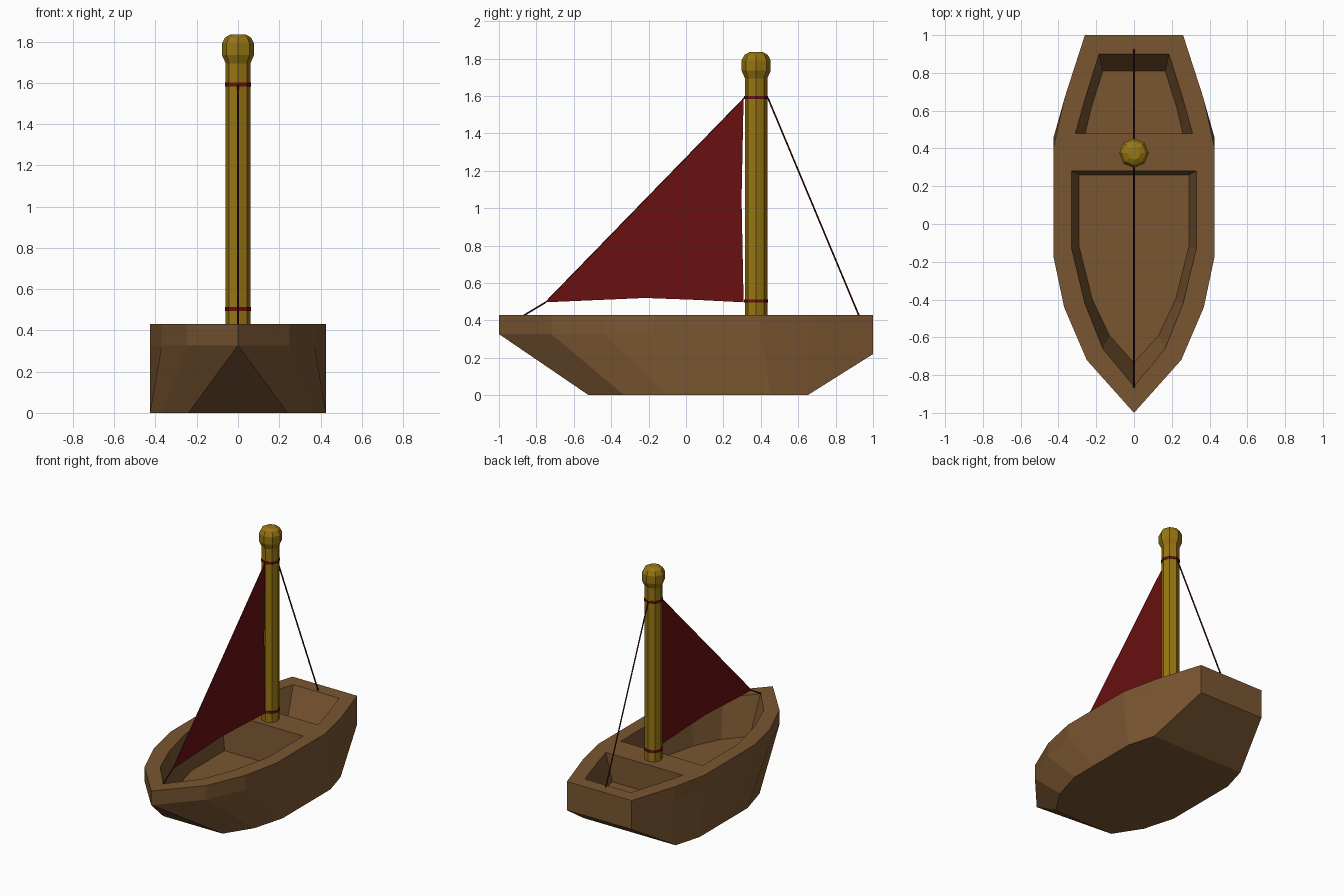
import bpy, bmesh, math
from mathutils import Vector

if "Cube" in bpy.data.objects:
    bpy.data.objects.remove(bpy.data.objects["Cube"])


def material(name, rgb):
    m = bpy.data.materials.new(name)
    m.diffuse_color = (*rgb, 1)
    m.use_nodes = True
    m.node_tree.nodes["Principled BSDF"].inputs["Base Color"].default_value = m.diffuse_color
    return m


WOOD = material("brown wood", (0.195, 0.093, 0.031))
GOLD = material("golden wood", (0.31, 0.18, 0.006))
RED = material("sail red", (0.14, 0.005, 0.005))
CORD = material("dark red cord", (0.07, 0.004, 0.005))
TOP = 0.43


def finish(name, bm, mat):
    bmesh.ops.remove_doubles(bm, verts=bm.verts, dist=1e-5)
    bmesh.ops.recalc_face_normals(bm, faces=bm.faces)
    me = bpy.data.meshes.new(name)
    bm.to_mesh(me)
    bm.free()
    me.materials.append(mat)
    ob = bpy.data.objects.new(name, me)
    bpy.context.collection.objects.link(ob)
    return ob


def mirrored(half, z):
    """Closed ring from a right-hand outline, bow to stern."""
    right = [Vector((x, y, z)) for x, y in half]
    left = [Vector((-x, y, z)) for x, y in reversed(half) if x > 0]
    return right + left


def loft(name, rings, mat):
    """Skin rings of equal length and cap both ends."""
    bm = bmesh.new()
    vs = [[bm.verts.new(p) for p in r] for r in rings]
    n = len(vs[0])
    for a, b in zip(vs, vs[1:]):
        for i in range(n):
            bm.faces.new((a[i], a[(i + 1) % n], b[(i + 1) % n], b[i]))
    bm.faces.new(vs[0])
    bm.faces.new(vs[-1])
    return finish(name, bm, mat)


# Hull: vertical rim band, then raked planks to a flat bottom
rim = [(0, -1), (.25, -.72), (.37, -.44), (.427, -.17), (.427, .40), (.37, .66), (.26, 1)]
keel = [(.24, -.52), (.362, -.33), (.427, -.10), (.427, .10), (.427, .455), (.372, .65)]
bm = bmesh.new()
for s in (1, -1):
    R = [bm.verts.new((s * x, y, TOP)) for x, y in rim]
    M = [bm.verts.new((s * x, y, .22 if y == 1 else .327)) for x, y in rim]
    B = [bm.verts.new((s * x, y, 0)) for x, y in keel]
    for i in range(6):
        bm.faces.new((R[i], R[i + 1], M[i + 1], M[i]))
        if i < 5:
            bm.faces.new((M[i], M[i + 1], B[i + 1], B[i]))
    bm.faces.new((M[5], M[6], B[5]))
    if s == 1:
        first = (R, M, B)
R, M, B = first
R2 = [v for v in bm.verts][len(R) + len(M) + len(B):]
L, N, K = R2[:7], R2[7:14], R2[14:]
bm.faces.new((M[0], B[0], K[0]))                   # bow underside
bm.faces.new((R[6], L[6], N[6], M[6]))             # transom
bm.faces.new((M[6], N[6], K[5], B[5]))             # stern underside
bm.faces.new(B + K[::-1])                          # flat bottom
bm.faces.new(R + L[:0:-1])                         # deck
hull = finish("hull", bm, WOOD)

# Two wells sunk into the deck, with sloping walls
wells = [
    ("front_well", .165,
     [(0, -.86), (.165, -.66), (.26, -.42), (.33, -.13), (.33, .28)],
     [(0, -.735), (.13, -.59), (.22, -.40), (.29, -.12), (.29, .26)]),
    ("rear_well", .23,
     [(.31, .48), (.26, .66), (.185, .90)],
     [(.258, .48), (.225, .62), (.165, .81)]),
]
for name, floor, upper, lower in wells:
    cutter = loft(name, [mirrored(lower, floor), mirrored(upper, TOP), mirrored(upper, .6)], WOOD)
    cutter.hide_render = True
    mod = hull.modifiers.new(name, 'BOOLEAN')
    mod.operation = 'DIFFERENCE'
    mod.solver = 'EXACT'
    mod.object = cutter
    bpy.context.view_layer.objects.active = hull
    bpy.ops.object.modifier_apply(modifier=name)
    bpy.data.objects.remove(cutter)


# Mast, knob and bands: eight-sided turned shapes
def turned(name, profile, mat):
    rings = [[Vector((r * math.cos(k * math.pi / 4), .375 + r * math.sin(k * math.pi / 4), z))
              for k in range(8)] for r, z in profile]
    return loft(name, rings, mat)


turned("mast", [(.06, .40), (.06, 1.70)], GOLD)
turned("mast_knob", [(.058, 1.69), (.078, 1.735), (.078, 1.79), (.062, 1.82), (.035, 1.835)], GOLD)
turned("lower_band", [(.064, .495), (.064, .513)], RED)
turned("upper_band", [(.064, 1.583), (.064, 1.601)], RED)

# Sail: thin sheet with slightly hollow edges
outline = [(.308, 1.59), (.297, 1.05), (.308, .497), (.05, .51), (-.22, .52), (-.75, .497)]
loft("sail", [[Vector((x, y, z)) for y, z in outline] for x in (-.003, .003)], RED)


# Cords: sail edge, bow line and stern stay
def cord(name, a, b, r=.005):
    a, b = Vector((0, *a)), Vector((0, *b))
    side = Vector((1, 0, 0))
    up = (b - a).normalized().cross(side)
    rings = [[p + side * r * math.cos(k * math.pi / 3) + up * r * math.sin(k * math.pi / 3)
              for k in range(6)] for p in (a, b)]
    return loft(name, rings, CORD)


cord("sail_edge_cord", (.315, 1.592), (-.75, .497), .004)
cord("bow_cord", (-.75, .497), (-.87, .425))
cord("stern_stay", (.437, 1.592), (.925, .425))
